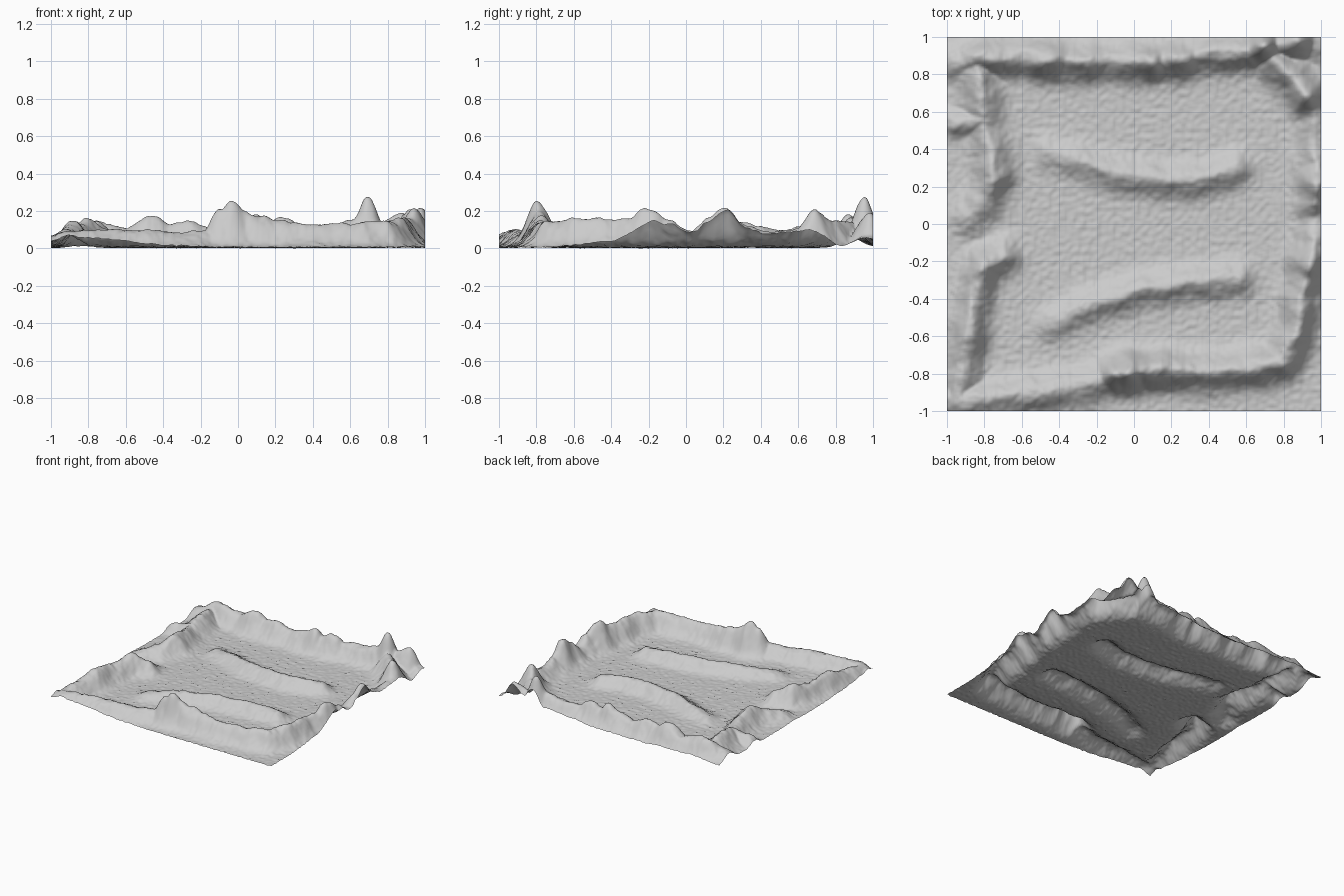
import bpy, bmesh, math
from mathutils import Vector, noise

N = 170  # grid divisions

# Ridge crest lines: width, then (x, y, height) along the crest
FRONT = (0.085, [(-1, -0.93, .06), (-0.9, -0.95, .09), (-0.6, -0.91, .095), (-0.3, -0.87, .08),
                (-0.17, -0.83, .09), (-0.1, -0.8, .19), (-0.03, -0.79, .26), (0.04, -0.78, .18),
                (0.12, -0.78, .17), (0.22, -0.78, .14), (0.4, -0.79, .12), (0.6, -0.77, .13),
                (0.78, -0.74, .14), (0.86, -0.6, .15), (0.9, -0.4, .15)])
RIGHT = (0.085, [(0.9, -0.4, .14), (0.92, -0.3, .16), (0.94, -0.2, .21), (0.97, -0.1, .15),
                (0.97, 0.02, .09), (0.97, 0.12, .15), (0.98, 0.21, .21), (0.97, 0.33, .11),
                (0.97, 0.45, .08), (0.98, 0.58, .09), (0.92, 0.69, .2), (0.86, 0.78, .14),
                (0.75, 0.87, .14)])
BACK = (0.085, [(-0.95, 0.87, .08), (-0.8, 0.89, .14), (-0.6, 0.89, .11), (-0.46, 0.88, .18),
               (-0.36, 0.87, .12), (-0.25, 0.87, .14), (-0.15, 0.88, .1), (0.0, 0.87, .13),
               (0.1, 0.87, .17), (0.16, 0.88, .13), (0.24, 0.88, .165), (0.33, 0.91, .11),
               (0.5, 0.92, .125), (0.62, 0.92, .15), (0.7, 0.95, .26), (0.77, 0.96, .13),
               (0.87, 0.98, .19), (0.97, 0.96, .06)])
LEFT_BACK = (0.085, [(-0.85, 0.87, .1), (-0.82, 0.7, .12), (-0.79, 0.5, .09), (-0.76, 0.38, .12),
                    (-0.75, 0.25, .14), (-0.8, 0.13, .09), (-0.88, 0.04, .06)])
LEFT_SPUR = (0.06, [(-0.79, 0.55, .1), (-0.95, 0.54, .07)])
LEFT_FRONT = (0.08, [(-0.7, -0.17, .09), (-0.8, -0.22, .15), (-0.85, -0.38, .12),
                     (-0.88, -0.58, .14), (-0.91, -0.75, .1), (-0.94, -0.93, .08)])
INNER_BACK = (0.075, [(-0.45, 0.38, .04), (-0.3, 0.34, .06), (-0.1, 0.27, .075), (0.15, 0.235, .08),
                     (0.35, 0.24, .08), (0.55, 0.3, .07)])
INNER_FRONT = (0.075, [(-0.44, -0.53, .05), (-0.25, -0.44, .07), (0, -0.36, .08), (0.3, -0.31, .08),
                      (0.56, -0.29, .07)])
RIDGES = [FRONT, RIGHT, BACK, LEFT_BACK, LEFT_SPUR, LEFT_FRONT, INNER_BACK, INNER_FRONT]


def ridge_height(x, y, width, crest):
    """Bell-shaped cross-section swept along the crest line."""
    best = 0.0
    for (ax, ay, ah), (bx, by, bh) in zip(crest, crest[1:]):
        dx, dy = bx - ax, by - ay
        t = ((x - ax) * dx + (y - ay) * dy) / (dx * dx + dy * dy)
        t = min(1.0, max(0.0, t))
        d2 = (x - ax - t * dx) ** 2 + (y - ay - t * dy) ** 2
        if d2 < 0.06:
            s = t * t * (3 - 2 * t)
            best = max(best, (ah + (bh - ah) * s) * math.exp(-d2 / width ** 2))
    return best


def height(x, y):
    # craggy sideways warp on the slopes, then fine ground roughness
    wx = x + 0.015 * noise.noise(Vector((x * 9, y * 9, 3)))
    wy = y + 0.015 * noise.noise(Vector((x * 9, y * 9, 8)))
    h = max(ridge_height(wx, wy, w, c) for w, c in RIDGES)
    h *= 1 + 0.1 * noise.noise(Vector((x * 14, y * 14, 1)))
    return max(0.0, h + 0.007 + 0.007 * noise.noise(Vector((x * 38, y * 38, 5))))


# Terrain sheet
bm = bmesh.new()
bmesh.ops.create_grid(bm, x_segments=N, y_segments=N, size=1.0)
for v in bm.verts:
    v.co.z = height(v.co.x, v.co.y)
low = min(v.co.z for v in bm.verts)
for v in bm.verts:
    v.co.z -= low
mesh = bpy.data.meshes.new("terrain")
bm.to_mesh(mesh)
bm.free()
mesh.shade_smooth()
terrain = bpy.data.objects.new("terrain", mesh)
bpy.context.collection.objects.link(terrain)
